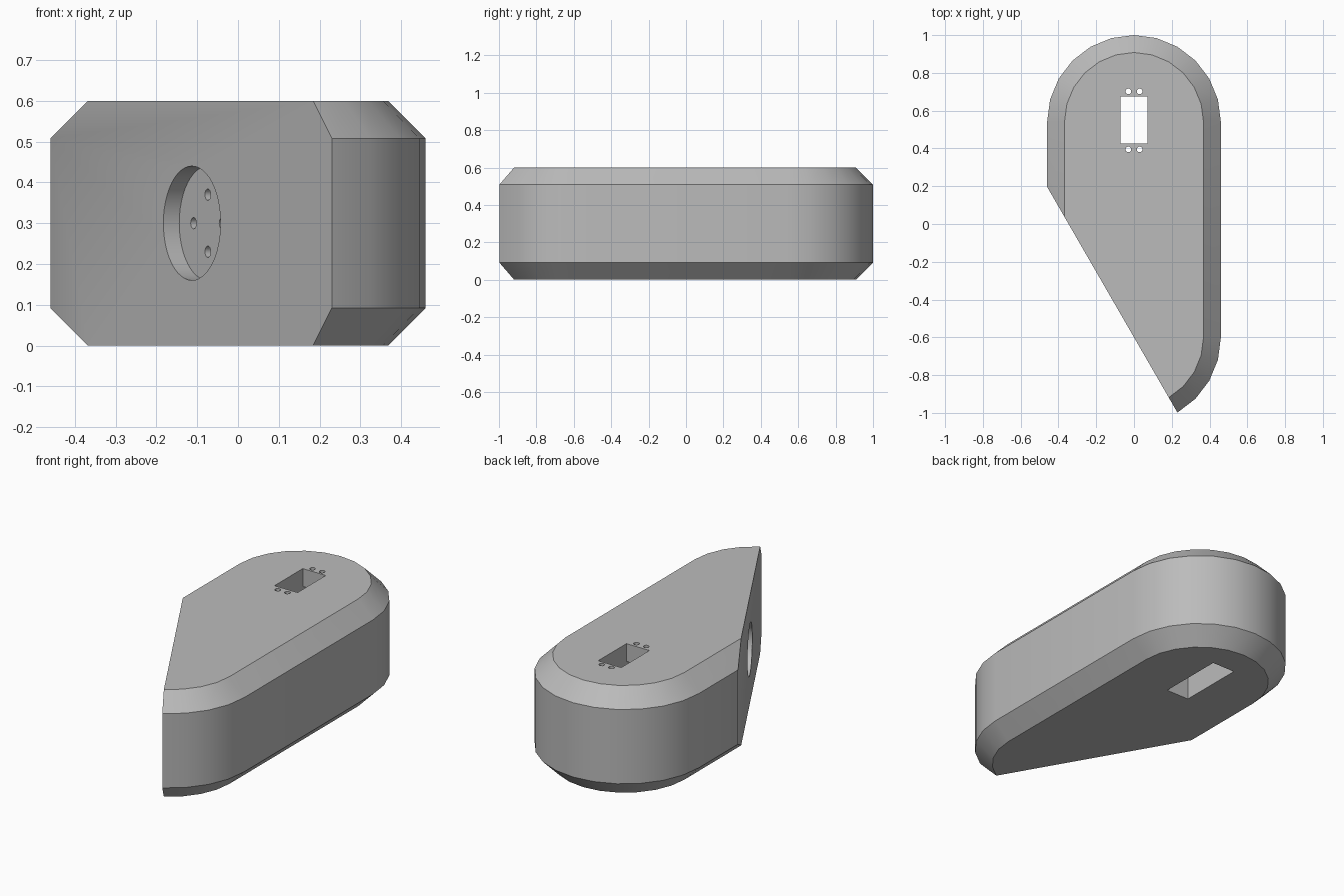
import bpy, bmesh
from math import cos, sin, pi, radians, sqrt
from mathutils import Vector, Matrix

default = bpy.data.objects.get("Cube")
if default:
    bpy.data.objects.remove(default)

grey = bpy.data.materials.new("plain grey")
grey.use_nodes = True
grey.diffuse_color = (0.5, 0.5, 0.5, 1)
grey.node_tree.nodes["Principled BSDF"].inputs["Base Color"].default_value = (0.5, 0.5, 0.5, 1)

RADIUS, CHAMFER, HEIGHT = 0.46, 0.092, 0.6
BACK_Y, FRONT_Y = 0.54, -0.6


def make_object(name, bm):
    bmesh.ops.recalc_face_normals(bm, faces=bm.faces)
    mesh = bpy.data.meshes.new(name)
    bm.to_mesh(mesh)
    bm.free()
    mesh.materials.append(grey)
    obj = bpy.data.objects.new(name, mesh)
    bpy.context.collection.objects.link(obj)
    return obj


def outline(r):
    """Rounded slot outline, cut off by a slanted line through the front centre."""
    front = [(r * cos(radians(a)), FRONT_Y + r * sin(radians(a))) for a in range(-60, 1, 15)]
    back = [(r * cos(radians(a)), BACK_Y + r * sin(radians(a))) for a in range(0, 181, 15)]
    return front + back + [(-r, FRONT_Y + r * sqrt(3))]


# Body: four rings lofted into a slot with chamfered rims
bm = bmesh.new()
rings = []
for r, z in ((RADIUS - CHAMFER, 0), (RADIUS, CHAMFER),
             (RADIUS, HEIGHT - CHAMFER), (RADIUS - CHAMFER, HEIGHT)):
    rings.append([bm.verts.new((x, y, z)) for x, y in outline(r)])
n = len(rings[0])
for low, high in zip(rings, rings[1:]):
    for i in range(n - 1):
        bm.faces.new((low[i], low[i + 1], high[i + 1], high[i]))
bm.faces.new(rings[0])
bm.faces.new(rings[-1])
# Slanted flat face as one polygon
bm.faces.new([ring[0] for ring in rings] + [ring[-1] for ring in reversed(rings)])
body = make_object("body", bm)


def cut(bm):
    cutter = make_object("cutter", bm)
    mod = body.modifiers.new("cut", 'BOOLEAN')
    mod.operation = 'DIFFERENCE'
    mod.solver = 'EXACT'
    mod.object = cutter
    bpy.context.view_layer.objects.active = body
    bpy.ops.object.modifier_apply(modifier=mod.name)
    bpy.data.objects.remove(cutter)


def cut_box(centre, size):
    bm = bmesh.new()
    bmesh.ops.create_cube(bm, size=1, matrix=Matrix.Translation(centre) @ Matrix.Diagonal((*size, 1)))
    cut(bm)


def cut_cylinder(centre, axis, radius, length, sides):
    bm = bmesh.new()
    turn = Vector(axis).to_track_quat('Z', 'Y').to_matrix().to_4x4()
    bmesh.ops.create_cone(bm, cap_ends=True, segments=sides, radius1=radius, radius2=radius,
                          depth=length, matrix=Matrix.Translation(centre) @ turn)
    cut(bm)


# Long pocket from below, narrower window through the top plate
cut_box((0, 0.55, 0.2), (0.143, 0.38, 0.6))
cut_box((0, 0.55, 0.5), (0.143, 0.25, 0.4))

# Screw holes at both ends of the window
for x in (-0.03, 0.03):
    for y in (0.395, 0.702):
        cut_cylinder((x, y, 0.55), (0, 0, 1), 0.015, 0.3, 16)

# Round socket with four small holes on the slanted face
inward = Vector((sqrt(3) / 2, 0.5, 0))
along = Vector((0.5, -sqrt(3) / 2, 0))
socket = Vector((-0.113, FRONT_Y + 0.113 * sqrt(3), HEIGHT / 2))
cut_cylinder(socket, inward, 0.14, 0.09, 48)
for k in range(4):
    offset = along * cos(k * pi / 2) * 0.07 + Vector((0, 0, sin(k * pi / 2) * 0.07))
    cut_cylinder(socket + offset + inward * 0.06, inward, 0.014, 0.1, 16)

bpy.ops.object.select_all(action='DESELECT')
body.select_set(True)
bpy.context.view_layer.objects.active = body
bpy.ops.object.shade_smooth_by_angle(angle=radians(30))
